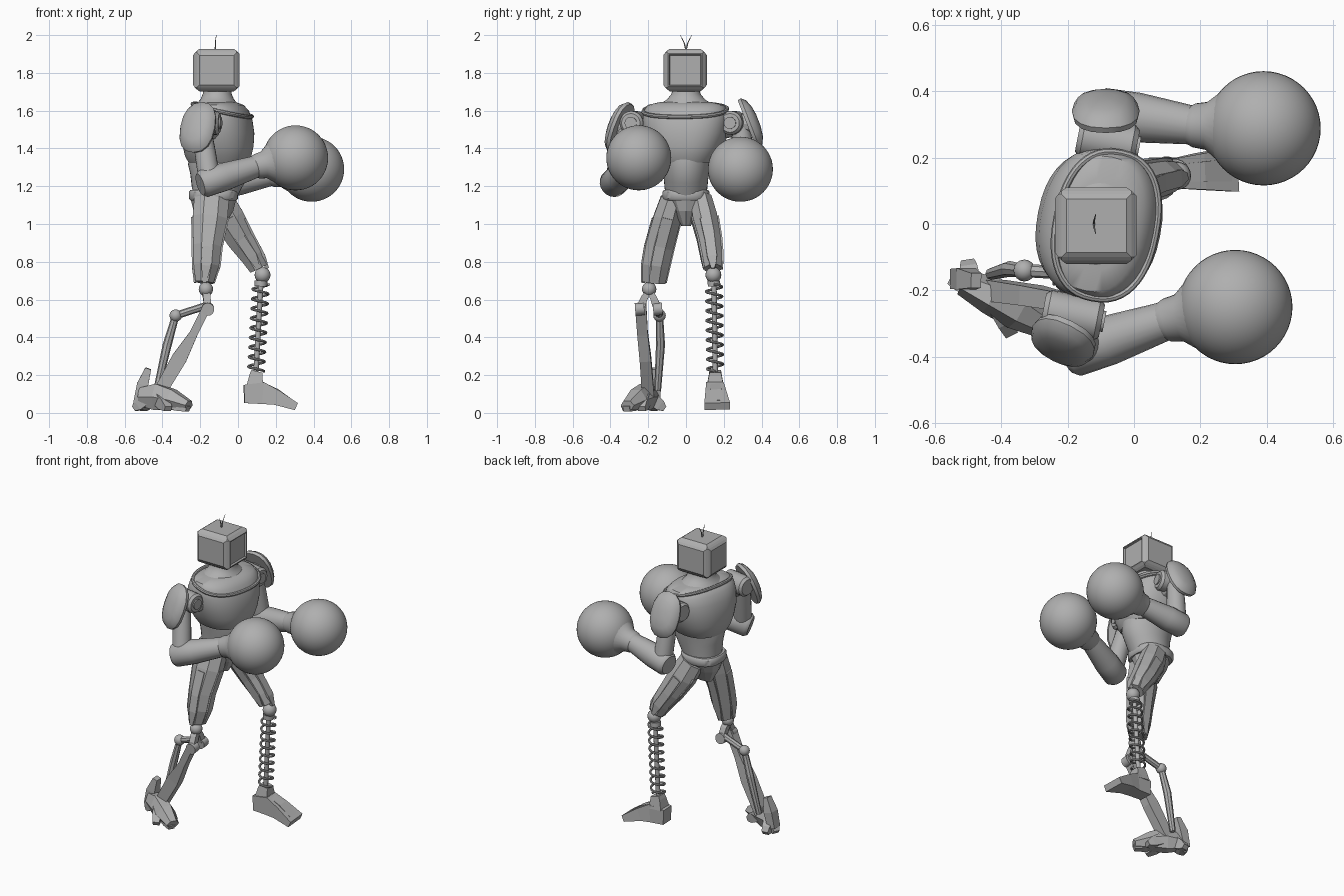
import bpy, bmesh, math
from mathutils import Vector, Matrix

cube = bpy.data.objects.get("Cube")
if cube:
    bpy.data.objects.remove(cube, do_unlink=True)

# One plain grey
grey = bpy.data.materials.new("plain grey")
grey.use_nodes = True
GREY = (0.43, 0.43, 0.43, 1)
grey.diffuse_color = GREY
grey.node_tree.nodes["Principled BSDF"].inputs["Base Color"].default_value = GREY

X, Y, Z = Vector((1, 0, 0)), Vector((0, 1, 0)), Vector((0, 0, 1))
YAW = math.radians(-11)
SIDE = Matrix.Rotation(YAW, 3, "Z") @ Y      # torso sideways axis
AHEAD = Matrix.Rotation(YAW, 3, "Z") @ X     # torso forward axis


def finish(name, bm, smooth=True):
    """Turn a bmesh into an object; smooth faces keep sharp edges."""
    bmesh.ops.recalc_face_normals(bm, faces=bm.faces[:])
    for f in bm.faces:
        f.smooth = smooth
    for e in bm.edges:
        e.smooth = len(e.link_faces) == 2 and e.calc_face_angle(0) < math.radians(40)
    me = bpy.data.meshes.new(name)
    bm.to_mesh(me)
    bm.free()
    me.materials.append(grey)
    ob = bpy.data.objects.new(name, me)
    bpy.context.scene.collection.objects.link(ob)
    return ob


def oval(a, power):
    """Point on a unit circle, squarer as power drops below one."""
    return [math.copysign(abs(c) ** power, c) for c in (math.cos(a), math.sin(a))]


def tube(name, pts, radii, sides=24, smooth=True, ref=Y, turn=0.0, power=1.0):
    """Sweep an oval section along pts; radii are numbers or (across, along ref)."""
    pts = [Vector(p) for p in pts]
    bm = bmesh.new()
    rings = []
    for i, p in enumerate(pts):
        t = (pts[min(i + 1, len(pts) - 1)] - pts[max(i - 1, 0)]).normalized()
        v = (ref - t * ref.dot(t)).normalized()
        u = v.cross(t)
        r = radii[i] if isinstance(radii, list) else radii
        ru, rv = r if isinstance(r, tuple) else (r, r)
        ring = []
        for k in range(sides):
            c, s = oval(turn + math.tau * k / sides, power)
            ring.append(bm.verts.new(p + u * c * ru + v * s * rv))
        rings.append(ring)
    for a, b in zip(rings, rings[1:]):
        for k in range(sides):
            j = (k + 1) % sides
            bm.faces.new((a[k], a[j], b[j], b[k]))
    bm.faces.new(rings[0])
    bm.faces.new(rings[-1])
    return finish(name, bm, smooth)


def block(name, pts, radii, ref=Y):
    """Flat four-sided bar; radii are half thicknesses."""
    k = math.sqrt(2)
    radii = [(a * k, b * k) for a, b in radii]
    return tube(name, pts, radii, 4, False, ref, math.pi / 4)


def ball(name, centre, r, seg=32):
    bm = bmesh.new()
    bmesh.ops.create_uvsphere(bm, u_segments=seg, v_segments=seg // 2, radius=r,
                              matrix=Matrix.Translation(centre))
    return finish(name, bm)


# Head: bevelled box, raised panels, sunken screen on the +x face
bm = bmesh.new()
bmesh.ops.create_cube(bm, size=1, matrix=Matrix.Translation((-0.113, -0.005, 1.815))
                      @ Matrix.Diagonal((0.23, 0.21, 0.205, 1)))
bmesh.ops.bevel(bm, geom=bm.edges[:], offset=0.01, segments=1, affect="EDGES")
panels = [f for f in bm.faces if f.calc_area() > 0.02]
screen = [f for f in panels if f.normal.x > 0.9]
raised = [f for f in panels if f not in screen]
bmesh.ops.inset_individual(bm, faces=raised, thickness=0.02, depth=0.01)
bmesh.ops.inset_individual(bm, faces=screen, thickness=0.008, depth=0.006)
bmesh.ops.inset_individual(bm, faces=screen, thickness=0.008, depth=0)
bmesh.ops.inset_individual(bm, faces=screen, thickness=0.004, depth=-0.012)
finish("head", bm, False)
for s in (1, -1):
    tube("antenna", [(-0.12, 0, 1.92), (-0.12, 0.01 * s, 1.96), (-0.115, 0.03 * s, 2.0)],
         [0.004, 0.003, 0.001], 6, ref=X)

# Torso
tube("neck", [(-0.11, 0, z) for z in (1.73, 1.69, 1.66, 1.635, 1.6)],
     [0.072, 0.076, (0.088, 0.1), (0.11, 0.14), (0.14, 0.19)], 32, ref=SIDE)
tube("chest", [(-0.105, 0, z) for z in (1.645, 1.63, 1.6, 1.55, 1.48, 1.41, 1.36, 1.325)],
     [(0.09, 0.14), (0.128, 0.205), (0.156, 0.225), (0.176, 0.23), (0.187, 0.222),
      (0.184, 0.2), (0.174, 0.175), (0.155, 0.15)], 40, ref=SIDE, power=0.85)
rim = []
for k in range(49):
    c, s = oval(math.tau * k / 48, 0.85)
    rim.append(Vector((-0.105, 0, 1.602 - 0.035 * c))
               + AHEAD * (0.022 + 0.15 * c) + SIDE * 0.222 * s)
tube("collar_rim", rim, 0.011, 8, ref=Z)
tube("abdomen", [(-0.1, 0, 1.35), (-0.1, 0, 1.3), (-0.11, 0, 1.24), (-0.125, 0, 1.16)],
     [(0.16, 0.135), (0.165, 0.128), (0.145, 0.118), (0.12, 0.11)], 32)
tube("belt", [(-0.13, 0, z) for z in (1.18, 1.17, 1.135, 1.125)],
     [(0.122, 0.117), (0.13, 0.125), (0.13, 0.125), (0.122, 0.117)], 32, power=0.8)
tube("pelvis", [(-0.13, 0, 1.13), (-0.13, 0, 1.07), (-0.13, 0, 0.99)],
     [(0.12, 0.11), (0.105, 0.075), (0.06, 0.025)], 12, False)

# Arms: name, joint, pad centre, pad direction, elbow, wrist, glove centre
arms = (
    ("right", (-0.185, -0.275, 1.535), (-0.212, -0.348, 1.51), (-0.42, -0.83, 0.36),
     (-0.15, -0.375, 1.225), (0.1, -0.29, 1.305), (0.305, -0.25, 1.35)),
    ("left", (-0.08, 0.25, 1.535), (-0.085, 0.335, 1.53), (0.0, 0.93, 0.36),
     (-0.06, 0.33, 1.215), (0.18, 0.297, 1.262), (0.39, 0.288, 1.29)),
)
for side, joint, pad, out, elbow, wrist, glove in arms:
    joint, pad, out, elbow, wrist, glove = map(Vector, (joint, pad, out, elbow, wrist, glove))
    out.normalize()
    tube(side + "_shoulder_joint", [joint + AHEAD * d for d in (-0.09, -0.075, 0.075, 0.09)],
         [0.05, 0.063, 0.063, 0.05], 20)
    tube(side + "_shoulder_cap", [joint + AHEAD * d for d in (0.085, 0.098)], 0.032, 20)
    tube(side + "_shoulder_axle", [joint - out * 0.1, pad + out * 0.02], 0.055, 12, False, Z)
    tube(side + "_shoulder_pad", [pad + out * d for d in (-0.012, 0.006, 0.028, 0.044, 0.052)],
         [(0.098, 0.138), (0.102, 0.143), (0.09, 0.124), (0.062, 0.085), (0.025, 0.035)],
         16, ref=Z, power=0.85)
    shoulder = joint.lerp(pad, 0.4)
    tube(side + "_upper_arm", [shoulder, shoulder.lerp(elbow, 0.5), elbow],
         [0.05, 0.056, 0.058], 20, ref=X)
    ahead = (wrist - elbow).normalized()
    tube(side + "_forearm", [elbow - ahead * 0.055, elbow - ahead * 0.035,
                             elbow.lerp(wrist, 0.3), wrist],
         [0.06, 0.075, 0.075, 0.058], 20, ref=Z)
    tube(side + "_glove_cuff", [wrist - ahead * 0.015, wrist, wrist.lerp(glove, 0.18),
                                wrist.lerp(glove, 0.4)],
         [0.058, 0.066, 0.072, 0.11], 28, ref=Z)
    ball(side + "_glove", glove, 0.172, 48)

# Thighs: faceted shells with raised lengthwise plates
thighs = (
    ("right", [(-0.14, -0.07, 1.13), (-0.148, -0.1, 1.03), (-0.163, -0.14, 0.88),
               (-0.168, -0.16, 0.78), (-0.178, -0.17, 0.69)],
     [(0.1, 0.07), (0.1, 0.078), (0.08, 0.08), (0.073, 0.076), (0.052, 0.066)]),
    ("left", [(-0.1, 0.078, 1.13), (-0.05, 0.1, 1.03), (0.015, 0.125, 0.92),
              (0.075, 0.138, 0.83), (0.108, 0.143, 0.765)],
     [(0.08, 0.062), (0.09, 0.07), (0.08, 0.062), (0.066, 0.056), (0.052, 0.048)]),
)
for side, pts, radii in thighs:
    tube(side + "_thigh", pts, radii, 8, False, turn=math.pi / 8)
    for a in (0, 90, 180, 270):
        c, s = math.cos(math.radians(a)), math.sin(math.radians(a))
        line = [Vector(p) + X * c * r[0] * 0.88 + Y * s * r[1] * 0.88
                for p, r in zip(pts[1:], radii[1:])]
        size = [(0.012 + 0.014 * abs(s), 0.012 + 0.014 * abs(c))] * 3 + [(0.01, 0.01)]
        block(side + "_thigh_plate", line, size)

# Left lower leg: knee ball, rod and coil spring, wedge foot
ball("left_knee", (0.13, 0.145, 0.73), 0.042, 20)
knee, ankle = Vector((0.122, 0.148, 0.7)), Vector((0.095, 0.155, 0.21))
tube("spring_rod", [knee, ankle], 0.014, 12)
tube("spring_top", [knee, knee.lerp(ankle, 0.06)], 0.034, 14)
turns, per = 9, 18
tube("coil_spring", [knee.lerp(ankle, 0.04 + 0.94 * k / (turns * per))
     + Vector((math.cos(math.tau * k / per), math.sin(math.tau * k / per), 0)) * 0.042
     for k in range(turns * per + 1)], 0.007, 8, ref=Z)
block("left_ankle", [(0.1, 0.155, 0.22), (0.095, 0.155, 0.2), (0.09, 0.155, 0.14)],
      [(0.03, 0.03), (0.034, 0.034), (0.045, 0.045)])
block("left_foot", [(0.032, 0.15, 0.1), (0.13, 0.153, 0.105), (0.2, 0.158, 0.082),
                    (0.305, 0.165, 0.035)],
      [(0.048, 0.043), (0.058, 0.046), (0.04, 0.055), (0.02, 0.068)])
block("left_foot_ridge", [(0.12, 0.153, 0.16), (0.21, 0.158, 0.118), (0.29, 0.163, 0.062)],
      [(0.008, 0.025), (0.008, 0.03), (0.006, 0.035)])

# Right lower leg: knee ball, forked yoke, two hinges, blade and rear strut
ball("right_knee", (-0.17, -0.195, 0.655), 0.038, 20)
for y in (-0.245, -0.15):
    block("right_knee_fork", [(-0.17, -0.195, 0.645), (-0.165, (y - 0.195) / 2, 0.61),
                              (-0.16, y, 0.55)],
          [(0.014, 0.02), (0.018, 0.02), (0.022, 0.018)], ref=X)
    tube("right_hinge", [(-0.16, y - 0.024, 0.548), (-0.16, y + 0.024, 0.552)],
         0.034, 16, ref=Z)
block("right_shin_blade", [(-0.16, -0.24, 0.57), (-0.235, -0.23, 0.42),
                           (-0.31, -0.215, 0.29), (-0.42, -0.2, 0.1)],
      [(0.022, 0.03), (0.022, 0.028), (0.04, 0.03), (0.034, 0.032)])
tube("right_upper_strut", [(-0.16, -0.15, 0.57), (-0.33, -0.14, 0.515)], 0.02, 8, False)
ball("right_strut_joint", (-0.33, -0.14, 0.515), 0.033, 16)
tube("right_lower_strut", [(-0.33, -0.14, 0.515), (-0.375, -0.135, 0.36),
                           (-0.43, -0.15, 0.12)], [0.019, 0.024, 0.018], 8, False)

# Right foot: faceted body, heel spur and splayed toes
tube("right_foot", [(-0.515, -0.175, 0.085), (-0.43, -0.215, 0.085), (-0.35, -0.26, 0.07),
                    (-0.26, -0.31, 0.04)],
     [(0.04, 0.055), (0.058, 0.08), (0.06, 0.062), (0.04, 0.028)], 6, False, ref=Z)
block("heel_spur", [(-0.53, -0.165, 0.05), (-0.505, -0.165, 0.15), (-0.475, -0.17, 0.235)],
      [(0.025, 0.03), (0.03, 0.032), (0.016, 0.022)])
toes = (((-0.42, -0.23, 0.08), (-0.37, -0.33, 0.022)),
        ((-0.38, -0.22, 0.07), (-0.3, -0.235, 0.022)),
        ((-0.49, -0.18, 0.07), (-0.5, -0.115, 0.022)),
        ((-0.49, -0.19, 0.07), (-0.545, -0.165, 0.022)),
        ((-0.38, -0.25, 0.07), (-0.265, -0.315, 0.02)))
for a, b in toes:
    a, b = Vector(a), Vector(b)
    block("toe", [a, a.lerp(b, 0.6), b], [(0.03, 0.035), (0.026, 0.03), (0.02, 0.014)], ref=Z)
